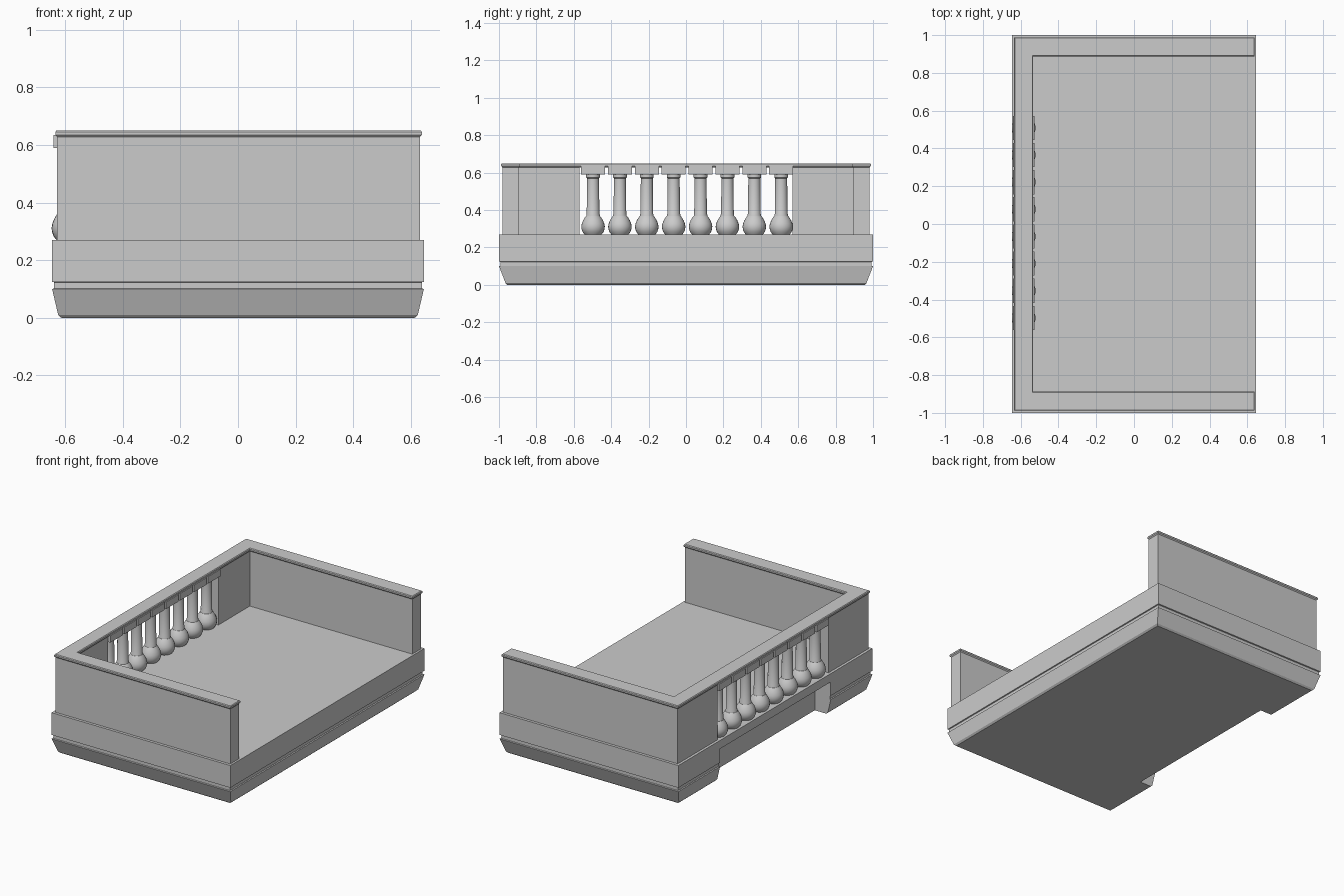
import bpy, bmesh, math

if "Cube" in bpy.data.objects:
    bpy.data.objects.remove(bpy.data.objects["Cube"])


def make_object(name, bm):
    bmesh.ops.recalc_face_normals(bm, faces=bm.faces)
    mesh = bpy.data.meshes.new(name)
    bm.to_mesh(mesh)
    bm.free()
    ob = bpy.data.objects.new(name, mesh)
    bpy.context.collection.objects.link(ob)
    return ob


def loft(name, rings):
    """Join outlines [(z, [(x, y), ...]), ...] into a closed solid."""
    bm = bmesh.new()
    loops = [[bm.verts.new((x, y, z)) for x, y in pts] for z, pts in rings]
    n = len(loops[0])
    for a, b in zip(loops, loops[1:]):
        for i in range(n):
            j = (i + 1) % n
            bm.faces.new((a[i], a[j], b[j], b[i]))
    bm.faces.new(loops[0][::-1])
    bm.faces.new(loops[-1])
    return make_object(name, bm)


def rect(hx, hy):
    return [(-hx, -hy), (hx, -hy), (hx, hy), (-hx, hy)]


def notched(hx, hy):
    """Slab outline with the recess under the balusters on the -x side."""
    return rect(hx, hy) + [(-hx, 0.57), (-0.53, 0.57), (-0.53, -0.57), (-hx, -0.57)]


# Base slab: tapered foot, shallow groove, straight upper band
loft("base_slab", [(z, notched(hx, hy)) for z, hx, hy in [
    (0.0, 0.613, 0.955), (0.01, 0.624, 0.965), (0.10, 0.645, 1.0),
    (0.102, 0.638, 0.992), (0.123, 0.638, 0.992), (0.125, 0.645, 1.0),
    (0.215, 0.645, 1.0)]])
loft("floor_deck", [(0.215, rect(0.645, 1.0)), (0.27, rect(0.645, 1.0))])

# Parapet: L-shaped wall, mirrored, leaving the middle open for balusters
wall_outline = [(-0.628, 0.57), (-0.54, 0.57), (-0.54, 0.893),
                (0.632, 0.893), (0.632, 0.982), (-0.628, 0.982)]
wall = loft("parapet_wall", [(0.27, wall_outline), (0.633, wall_outline)])
wall.modifiers.new("mirror", 'MIRROR').use_axis = (False, True, False)


# Coping along the top of the parapet
def coping_outline(d):
    xo, yo, xi, yi, xe = -0.628 - d, 0.982 + d, -0.54 + d, 0.893 - d, 0.632 + d
    return [(xo, -yo), (xe, -yo), (xe, -yi), (xi, -yi),
            (xi, yi), (xe, yi), (xe, yo), (xo, yo)]


loft("coping", [(z, coping_outline(d)) for z, d in
                [(0.628, 0.0), (0.635, 0.006), (0.645, 0.006), (0.65, 0.002)]])

# Balusters: turned shafts with bulbs, each under a square block
profile = [(0.27, 0.046), (0.283, 0.056), (0.297, 0.061), (0.312, 0.063),
           (0.328, 0.060), (0.345, 0.053), (0.36, 0.044), (0.37, 0.036),
           (0.376, 0.036), (0.38, 0.034), (0.57, 0.032), (0.575, 0.037), (0.592, 0.037)]
SIDES = 24
CX = -0.584
circle = [(math.cos(2 * math.pi * i / SIDES), math.sin(2 * math.pi * i / SIDES))
          for i in range(SIDES)]
for k in range(8):
    cy = -0.497 + 0.1437 * k
    ob = loft(f"baluster_{k + 1}",
              [(z, [(CX + r * c, cy + r * s) for c, s in circle]) for z, r in profile])
    bpy.ops.object.select_all(action='DESELECT')
    ob.select_set(True)
    bpy.context.view_layer.objects.active = ob
    bpy.ops.object.shade_smooth_by_angle(angle=math.radians(35))
    block = [(CX + x, cy + y) for x, y in rect(0.056, 0.064)]
    loft(f"baluster_block_{k + 1}", [(0.59, block), (0.635, block)])
